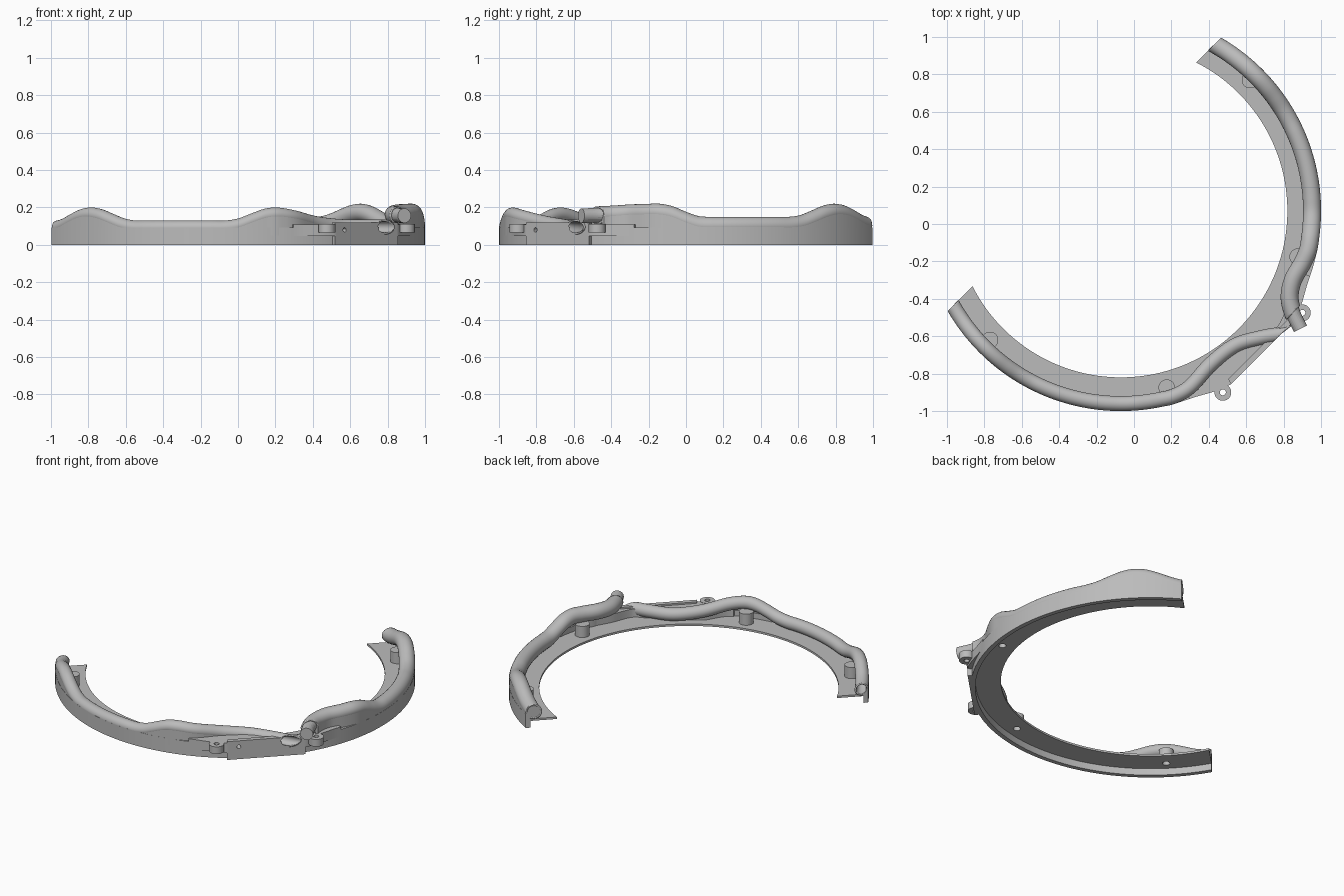
import bpy, bmesh
from math import sin, cos, pi, radians, atan2, degrees, hypot
from mathutils import Vector

old = bpy.data.objects.get("Cube")
if old:
    bpy.data.objects.remove(old)

CX, CY = -0.07, 0.07          # ring centre
RO, RI = 1.07, 0.89           # outer and inner radius
SHELF, DECK = 0.11, 0.057     # bracket top and flange top
PLATE = 1.375                 # x - y of the flat front plate
DIAG = Vector((1, -1, 0)).normalized()

mat = bpy.data.materials.new("plain_grey")
mat.use_nodes = True
GREY = (0.5, 0.5, 0.5, 1)
mat.diffuse_color = GREY
mat.node_tree.nodes["Principled BSDF"].inputs["Base Color"].default_value = GREY


def polar(a, r, z=0.0):
    return Vector((CX + r * cos(radians(a)), CY + r * sin(radians(a)), z))


def lerp_table(table, a):
    for (a0, v0), (a1, v1) in zip(table, table[1:]):
        if a <= a1:
            t = max(0, (a - a0) / (a1 - a0))
            t = t * t * (3 - 2 * t)
            return v0 + (v1 - v0) * t
    return table[-1][1]


def loft(name, rings, caps=True, cuts=()):
    """Skin a list of closed rings; cuts are x - y limits as (value, sign to keep)."""
    bm = bmesh.new()
    vs = [[bm.verts.new(p) for p in ring] for ring in rings]
    n = len(rings[0])
    for a, b in zip(vs, vs[1:]):
        for i in range(n):
            j = (i + 1) % n
            bm.faces.new((a[i], a[j], b[j], b[i]))
    if caps:
        bm.faces.new(vs[0])
        bm.faces.new(vs[-1])
    for value, sign in cuts:
        res = bmesh.ops.bisect_plane(
            bm, geom=bm.verts[:] + bm.edges[:] + bm.faces[:],
            plane_co=(value, 0, 0), plane_no=DIAG * -sign, clear_outer=True)
        if caps:
            edges = [e for e in res["geom_cut"] if isinstance(e, bmesh.types.BMEdge)]
            bmesh.ops.holes_fill(bm, edges=edges)
    bmesh.ops.recalc_face_normals(bm, faces=bm.faces[:])
    mesh = bpy.data.meshes.new(name)
    bm.to_mesh(mesh)
    bm.free()
    ob = bpy.data.objects.new(name, mesh)
    bpy.context.collection.objects.link(ob)
    mesh.materials.append(mat)
    return ob


def sweep(name, path, profile, caps=True, cuts=()):
    """profile(point) gives (sideways, absolute z) pairs; sideways is outward."""
    rings = []
    for i, p in enumerate(path):
        t = path[min(i + 1, len(path) - 1)] - path[max(i - 1, 0)]
        side = Vector((t.y, -t.x, 0)).normalized()
        rings.append([Vector((p.x, p.y, 0)) + side * s + Vector((0, 0, z))
                      for s, z in profile(p)])
    return loft(name, rings, caps, cuts)


def circle(r, n=24):
    return lambda p: [(r * cos(2 * pi * i / n), p.z + r * sin(2 * pi * i / n)) for i in range(n)]


def box(s0, s1, z0, z1):
    return [(s0, z0), (s1, z0), (s1, z1), (s0, z1)]


def rod(name, x, y, z0, z1, r, n=28):
    return loft(name, [[Vector((x + r * cos(2 * pi * i / n), y + r * sin(2 * pi * i / n), z))
                        for i in range(n)] for z in (z0, z1)])


def spline(pts, steps=8):
    out = []
    for i in range(len(pts) - 1):
        p0, p1, p2, p3 = (pts[max(0, min(len(pts) - 1, i + k))] for k in (-1, 0, 1, 2))
        for s in range(steps):
            t = s / steps
            out.append(0.5 * (2 * p1 + (p2 - p0) * t + (2 * p0 - 5 * p1 + 4 * p2 - p3) * t * t
                              + (3 * p1 - p0 - 3 * p2 + p3) * t ** 3))
    return out + [pts[-1]]


def cut(ob, cutters):
    for c in cutters:
        m = ob.modifiers.new("hole", "BOOLEAN")
        m.operation, m.solver, m.object = "DIFFERENCE", "EXACT", c
        c.hide_render = True
        c.hide_viewport = True
        c.hide_set(True)


def bump(a, mid, half):
    return 0.07 * cos(pi / 2 * min(1, abs(a - mid) / half)) ** 2


parts = []
END = (-0.53, 1)

# Tube centre lines: arc, then a bend towards the bracket
left_r, right_r = 0.04, 0.048
left_path = spline(
    [polar(a, RO - left_r, 0.09 + bump(a, -134, 17) + bump(a, -75, 15)) for a in range(-158, -72, 4)]
    + [Vector(p) for p in ((0.30, -0.87, 0.145), (0.41, -0.75, 0.115), (0.54, -0.65, 0.098),
                           (0.68, -0.608, 0.095), (0.78, -0.59, 0.095), (0.88, -0.57, 0.095))])
right_path = spline(
    [polar(a, RO - right_r, 0.102 + bump(a, 45, 17) + (bump(a, -12, 14) if a > -12 else 0.07))
     for a in range(68, -13, -4)]
    + [Vector(p) for p in ((0.90, -0.21, 0.171), (0.85, -0.30, 0.168), (0.832, -0.39, 0.162),
                           (0.85, -0.475, 0.158), (0.89, -0.56, 0.156))])
right_path.reverse()

bores = []
for side, path, r, stop in (("left", left_path, left_r, PLATE), ("right", right_path, right_r, 1.325)):
    cuts = (END, (stop, -1))
    tube = sweep(side + "_tube", path, circle(r), False, cuts)
    m = tube.modifiers.new("thickness", "SOLIDIFY")
    m.thickness, m.offset = 0.01, -1
    # Web that carries the tube above the flange
    web = sweep(side + "_tube_web", path,
                lambda p, r=r: box(r - 0.014, r - 0.001, 0.05, max(p.z, 0.06)), True, cuts)
    bore = sweep(side + "_bore", path, circle(r - 0.009), True, (END,))
    bores.append(bore)
    parts += [tube, web]

# Outer wall and flat flange
arc = [polar(a, RO) for a in range(-160, 71, 2)]
wall = sweep("outer_wall", arc, lambda p: box(-0.028, 0, 0, 0.093), True, (END,))
flange = sweep("flange", arc, lambda p: box(RI - RO, -0.005, DECK - 0.013, DECK), True, (END,))

# Bracket block between the tube bends and the flat front
inner = [(-70, 1.03), (-59, 0.945), (-49, 0.94), (-42, 1.0), (-36, 1.04), (-28, 1.02), (-19, 1.03)]


def front_r(a):
    d = abs(a + 45)
    flat = (PLATE + 0.14) / 2 ** 0.5
    if d < 12.5:
        return flat / cos(radians(d))
    return lerp_table([(12.5, flat / cos(radians(12.5))), (25, RO)], d)


angles = [-70 + k * 0.5 for k in range(103)]
block = loft("bracket_block", [[polar(a, r, z) for r, z in (
    (lerp_table(inner, a), DECK - 0.01), (front_r(a), DECK - 0.01),
    (front_r(a), SHELF), (lerp_table(inner, a), SHELF))] for a in angles])
plate = loft("front_plate", [[polar(a, front_r(a) - t, z) for t, z in
             ((0.03, 0), (0, 0), (0, SHELF + 0.01), (0.03, SHELF + 0.01))] for a in (-57.5, -45, -32.5)])
pin = Vector((0.57, 0.57 - PLATE, 0.08))
pin_hole = sweep("pin_hole", [pin - DIAG * 0.06, pin + DIAG * 0.03],
                 lambda p: [(0.012 * cos(k * pi / 8), p.z + 0.012 * sin(k * pi / 8)) for k in range(16)])
for ob in (block, plate, wall):
    cut(ob, [bores[0], pin_hole])
parts += [wall, flange, block, plate]

# Screw lugs on both sides of the plate
for side, x, y in (("left", 0.475, -0.9), ("right", 0.9, -0.475)):
    lug = rod(side + "_lug", x, y, 0.065, SHELF + 0.002, 0.045)
    cut(lug, [rod(side + "_lug_hole", x, y, 0, 0.2, 0.016)])
    parts.append(lug)

# Screw posts under the humps, drilled from below
for k, (x, y) in enumerate(((-0.77, -0.62), (0.175, -0.875), (0.875, -0.175), (0.62, 0.77))):
    post = rod("post_%d" % k, x, y, DECK - 0.006, 0.13, 0.044)
    hole = rod("post_hole_%d" % k, x, y, 0, 0.11, 0.022)
    cut(post, [hole])
    cut(flange, [hole])
    parts.append(post)

# Smooth shading with sharp corners kept
bpy.ops.object.select_all(action="DESELECT")
for ob in parts:
    ob.select_set(True)
bpy.context.view_layer.objects.active = parts[0]
bpy.ops.object.shade_smooth_by_angle(angle=radians(35))
